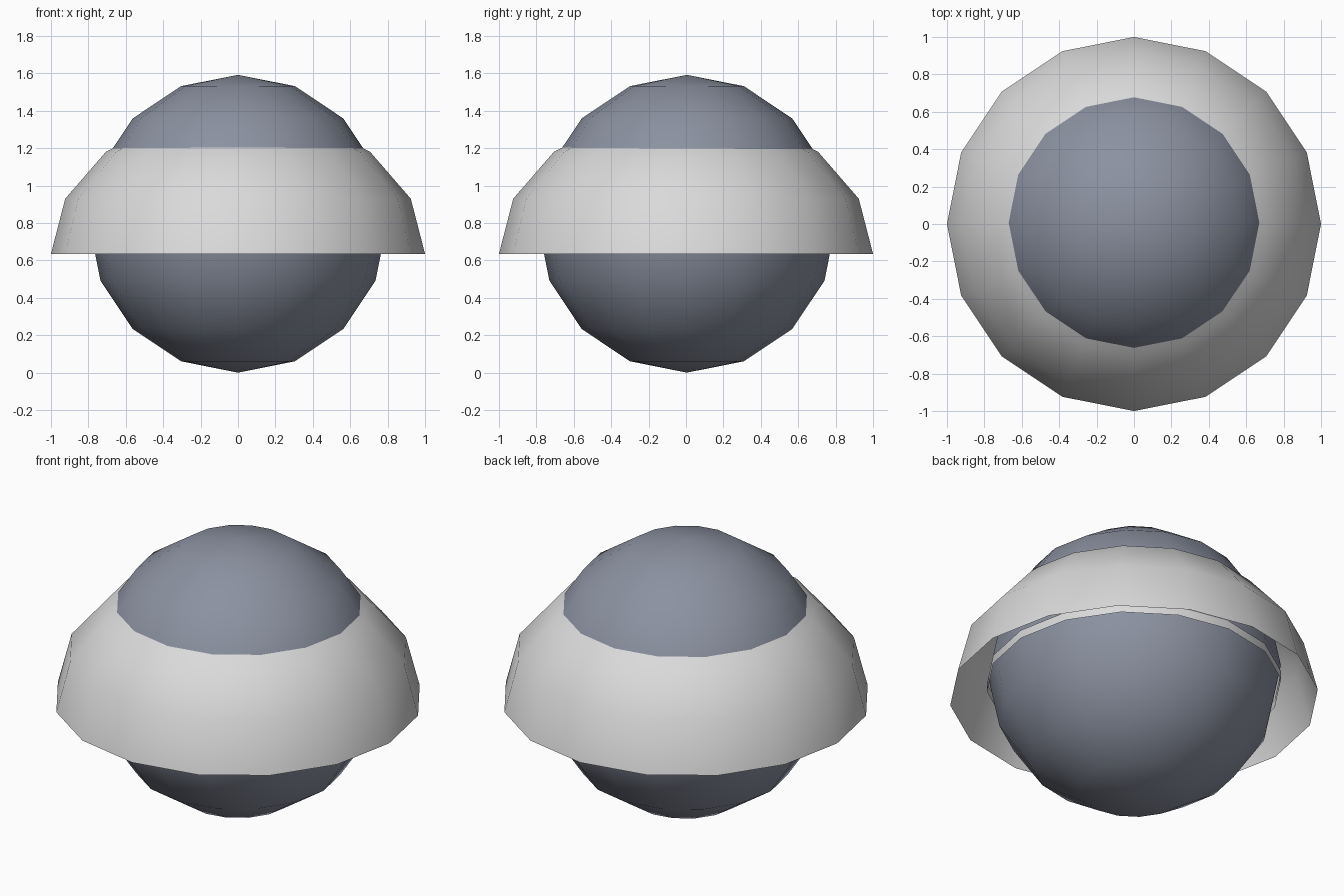
import bpy
import bmesh

SEGMENTS, RINGS = 16, 8

cube = bpy.data.objects.get("Cube")
if cube:
    bpy.data.objects.remove(cube, do_unlink=True)


def make_material(name, rgb):
    mat = bpy.data.materials.new(name)
    mat.use_nodes = True
    color = (*rgb, 1.0)
    mat.diffuse_color = color
    mat.node_tree.nodes["Principled BSDF"].inputs["Base Color"].default_value = color
    return mat


def finish(name, bm, mat, location):
    mesh = bpy.data.meshes.new(name)
    bm.to_mesh(mesh)
    bm.free()
    mesh.materials.append(mat)
    mesh.shade_smooth()
    obj = bpy.data.objects.new(name, mesh)
    obj.location = location
    bpy.context.collection.objects.link(obj)
    return obj


def ball(radius):
    bm = bmesh.new()
    bmesh.ops.create_uvsphere(bm, u_segments=SEGMENTS, v_segments=RINGS, radius=radius)
    return bm


slate = make_material("slate blue", (0.26, 0.285, 0.355))
grey = make_material("light grey", (0.70, 0.70, 0.70))

# Round core
finish("core", ball(0.796), slate, (0, 0.005, 0.796))

# Open, flattened dome that the core pokes through
bm = ball(1.0)
lower = [v for v in bm.verts if v.co.z < -0.01]
bmesh.ops.delete(bm, geom=lower, context="VERTS")
bmesh.ops.scale(bm, vec=(1, 1, 0.77), verts=bm.verts)
finish("dome_skirt", bm, grey, (0, 0, 0.635))

# Thin collar hugging the core under the skirt
bm = bmesh.new()
bmesh.ops.create_cone(bm, segments=SEGMENTS, cap_ends=False,
                      radius1=0.8, radius2=0.8, depth=0.05)
finish("inner_collar", bm, grey, (0, 0, 0.735))
